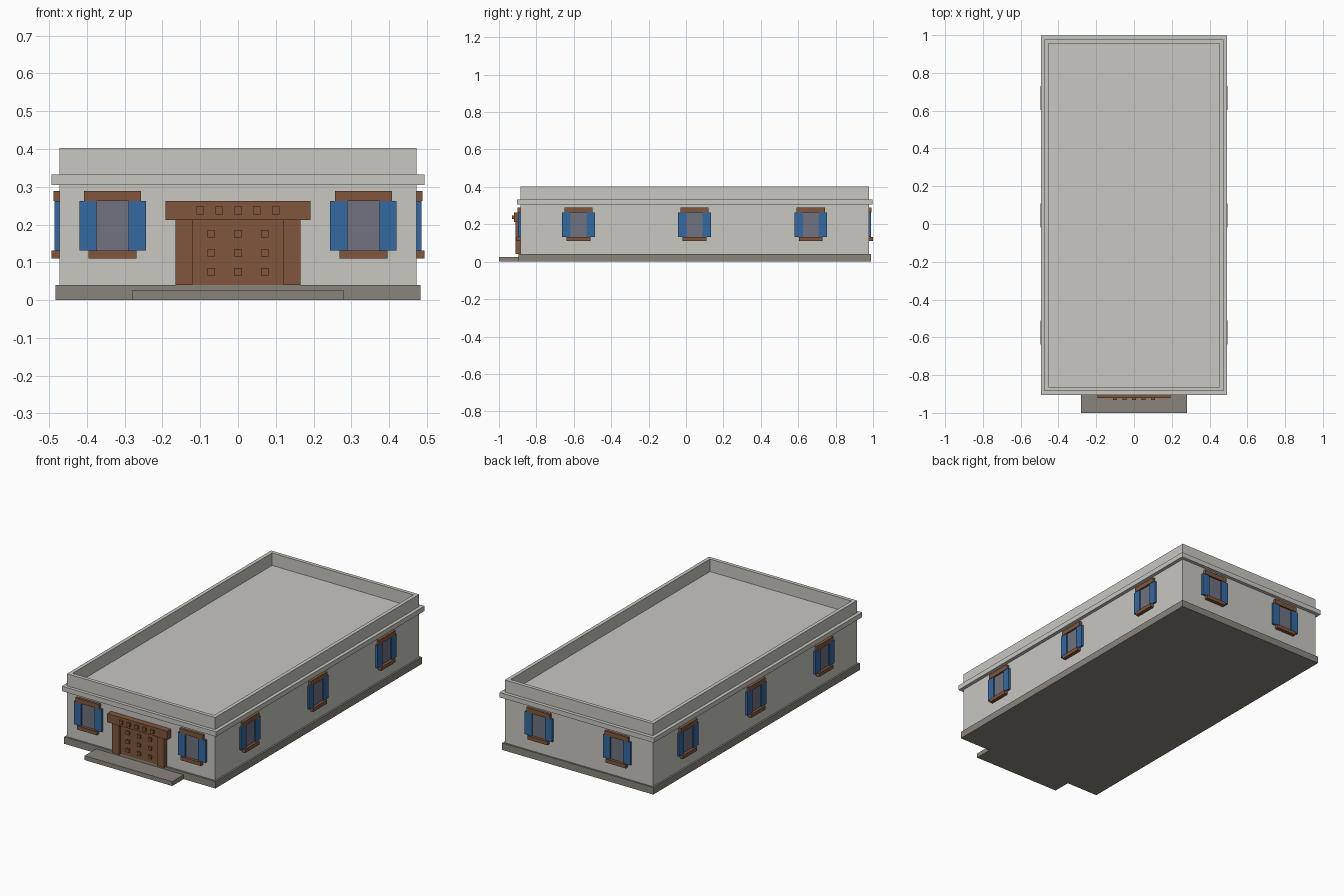
import bpy, bmesh, math
from mathutils import Matrix, Vector

if "Cube" in bpy.data.objects:
    bpy.data.objects.remove(bpy.data.objects["Cube"])


def srgb(r, g, b):
    f = lambda c: c / 12.92 if c <= 0.04045 else ((c + 0.055) / 1.055) ** 2.4
    return (f(r / 255), f(g / 255), f(b / 255), 1)


def material(name, rgb):
    m = bpy.data.materials.new(name)
    m.diffuse_color = srgb(*rgb)
    m.use_nodes = True
    m.node_tree.nodes["Principled BSDF"].inputs["Base Color"].default_value = m.diffuse_color
    return m


PLASTER = material("pale_plaster", (200, 199, 193))
STONE = material("grey_stone", (138, 133, 123))
WOOD = material("brown_wood", (128, 86, 60))
BLUE = material("blue_paint", (53, 104, 160))
GLASS = material("grey_glass", (112, 115, 128))


def boxes(name, mat, spans, matrix=Matrix()):
    """One object from a list of ((x0, x1), (y0, y1), (z0, z1)) boxes."""
    bm = bmesh.new()
    for span in spans:
        size = [b - a for a, b in span]
        mid = Vector([(a + b) / 2 for a, b in span])
        bmesh.ops.create_cube(bm, size=1, matrix=Matrix.Translation(mid) @ Matrix.Diagonal((*size, 1)))
    me = bpy.data.meshes.new(name)
    bm.to_mesh(me)
    bm.free()
    me.materials.append(mat)
    ob = bpy.data.objects.new(name, me)
    ob.matrix_world = matrix
    bpy.context.collection.objects.link(ob)
    return ob


WX, Y0, Y1 = 0.473, -0.885, 0.978   # wall faces

# Walls with the parapet: a box whose top is inset and sunk to form the roof
walls = boxes("walls_and_roof", PLASTER, [((-WX, WX), (Y0, Y1), (0.04, 0.403))])
bm = bmesh.new()
bm.from_mesh(walls.data)
top = max(bm.faces, key=lambda f: f.calc_center_median().z)
bmesh.ops.inset_region(bm, faces=[top], thickness=0.03)
roof = bmesh.ops.extrude_face_region(bm, geom=[top])
bmesh.ops.translate(bm, vec=(0, 0, -0.072), verts=[v for v in roof["geom"] if isinstance(v, bmesh.types.BMVert)])
if top.is_valid:
    bmesh.ops.delete(bm, geom=[top], context="FACES_ONLY")
bmesh.ops.recalc_face_normals(bm, faces=bm.faces)
bm.to_mesh(walls.data)
bm.free()

# Cornice ring around the walls
CX, C0, C1, CZ = 0.493, Y0 - 0.019, Y1 + 0.02, (0.305, 0.333)
boxes("cornice", PLASTER, [
    ((-CX, CX), (C0, Y0), CZ), ((-CX, CX), (Y1, C1), CZ),
    ((-CX, -WX), (Y0, Y1), CZ), ((WX, CX), (Y0, Y1), CZ)])

# Plinth and entrance step
boxes("plinth", STONE, [((-0.483, 0.483), (-0.896, 0.988), (0, 0.04))])
boxes("entrance_step", STONE, [((-0.28, 0.28), (-1, -0.896), (0, 0.025))])

# Entrance: posts, door panel, lintel and square studs
boxes("door_posts", WOOD, [((s * 0.143 - 0.022, s * 0.143 + 0.022), (-0.912, Y0), (0.04, 0.212)) for s in (-1, 1)])
boxes("door_panel", WOOD, [((-0.121, 0.121), (-0.899, Y0), (0.04, 0.212))])
boxes("door_lintel", WOOD, [((-0.192, 0.192), (-0.92, Y0), (0.212, 0.262))])
boxes("door_studs", WOOD, [
    ((x - 0.01, x + 0.01), (-0.909, -0.899), (z - 0.01, z + 0.01))
    for x in (-0.071, 0, 0.071) for z in (0.075, 0.125, 0.176)])
boxes("lintel_studs", WOOD, [
    ((i * 0.05 - 0.01, i * 0.05 + 0.01), (-0.931, -0.92), (0.227, 0.248)) for i in range(-2, 3)])


# A window faces local -y with the wall at y = 0
def window(label, x, y, angle):
    m = Matrix.Translation((x, y, 0)) @ Matrix.Rotation(math.radians(angle), 4, "Z")
    z = (0.131, 0.262)
    boxes("glass_" + label, GLASS, [((-0.043, 0.043), (-0.005, 0), z)], m)
    boxes("shutters_" + label, BLUE, [((-0.088, -0.042), (-0.012, 0), z), ((0.042, 0.088), (-0.012, 0), z)], m)
    boxes("window_lintel_" + label, WOOD, [((-0.075, 0.075), (-0.015, 0), (0.262, 0.289))], m)
    boxes("window_sill_" + label, WOOD, [((-0.064, 0.064), (-0.021, 0), (0.11, 0.131))], m)


for side, s in (("left", -1), ("right", 1)):
    window("front_" + side, s * 0.332, Y0, 0)
    window("back_" + side, s * 0.25, Y1, 180)
    for i, y in enumerate((-0.575, 0.045, 0.667)):
        window(f"{side}_{i + 1}", s * WX, y, s * 90)
